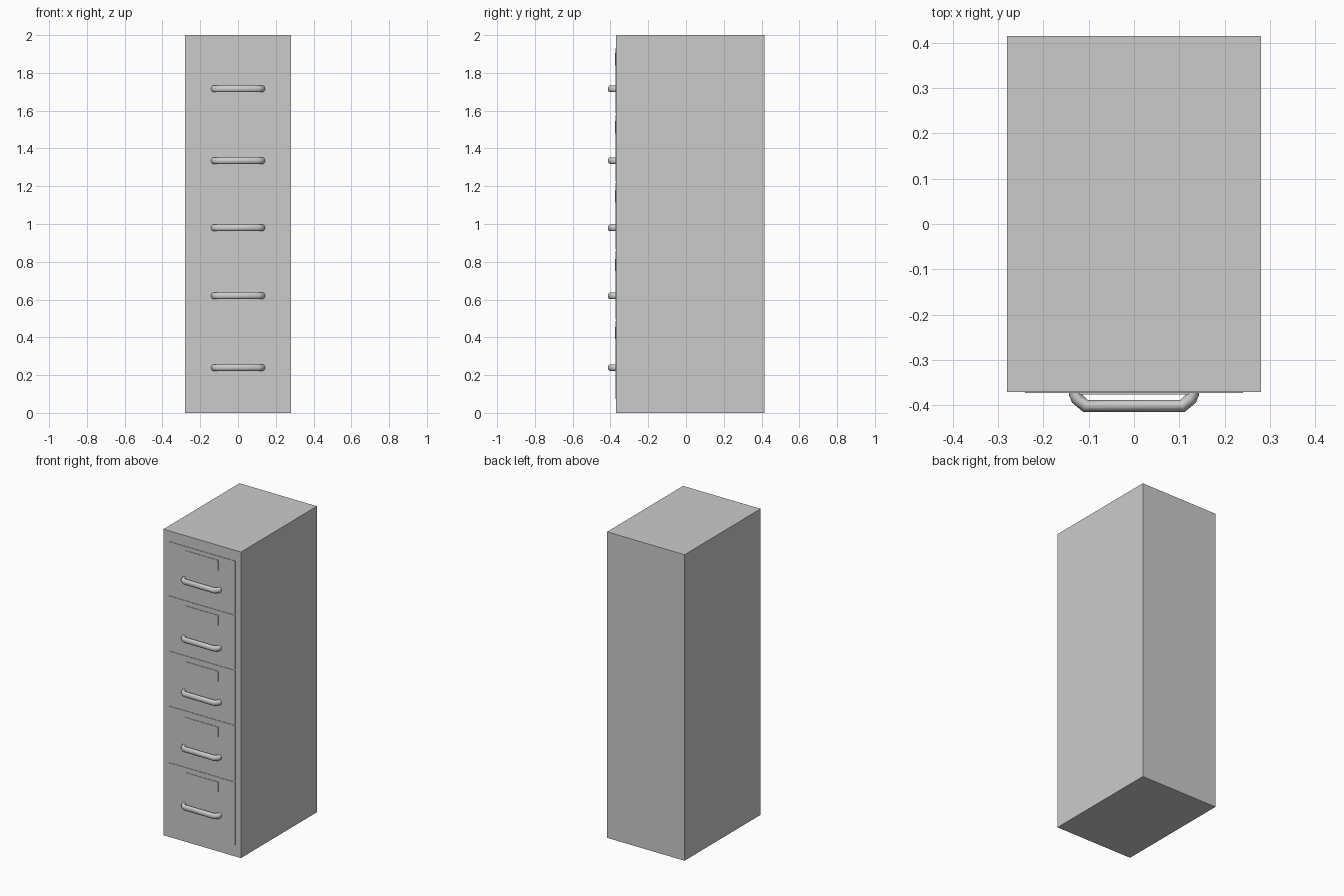
import bpy, bmesh
from mathutils import Vector

if "Cube" in bpy.data.objects:
    bpy.data.objects.remove(bpy.data.objects["Cube"])

FRONT, BACK = -0.370, 0.415


def box(name, lo, hi):
    bm = bmesh.new()
    bmesh.ops.create_cube(bm, size=1)
    for v in bm.verts:
        v.co = Vector([(a + b) / 2 + c * (b - a) for a, b, c in zip(lo, hi, v.co)])
    mesh = bpy.data.meshes.new(name)
    bm.to_mesh(mesh)
    bm.free()
    obj = bpy.data.objects.new(name, mesh)
    bpy.context.collection.objects.link(obj)
    return obj


def handle(name, z):
    # Bent pull bar, slightly taller than deep
    half = [(0.125, -0.366), (0.125, -0.376), (0.121, -0.386), (0.104, -0.401)]
    path = [(-x, y) for x, y in half] + half[::-1]
    curve = bpy.data.curves.new(name, 'CURVE')
    curve.dimensions = '3D'
    curve.bevel_depth = 0.014
    curve.bevel_resolution = 3
    curve.use_fill_caps = True
    spline = curve.splines.new('POLY')
    spline.points.add(len(path) - 1)
    for p, (x, y) in zip(spline.points, path):
        p.co = (x, y, 0, 1)
    obj = bpy.data.objects.new(name, curve)
    obj.location.z = z
    obj.scale = (1.03, 1, 1.3)
    bpy.context.collection.objects.link(obj)


# Cabinet shell
box("cabinet_body", (-0.28, FRONT, 0), (0.28, BACK, 2))

# Drawers: bottom edge, top edge, handle height, label holder top
drawers = [
    (0.07, 0.49, 0.24, 0.455),
    (0.49, 0.86, 0.62, 0.815),
    (0.86, 1.22, 0.98, 1.18),
    (1.22, 1.58, 1.335, 1.545),
    (1.58, 1.935, 1.715, 1.905),
]
for i, (z0, z1, hz, lz) in enumerate(drawers, 1):
    # Barely raised front, leaving a thin gap between drawers
    box(f"drawer_front_{i}", (-0.24, FRONT - 0.003, z0 + 0.004),
        (0.24, FRONT + 0.01, z1 - 0.004))
    box(f"label_holder_{i}", (-0.12, FRONT - 0.006, lz - 0.065),
        (0.12, FRONT + 0.005, lz))
    handle(f"drawer_handle_{i}", hz)
